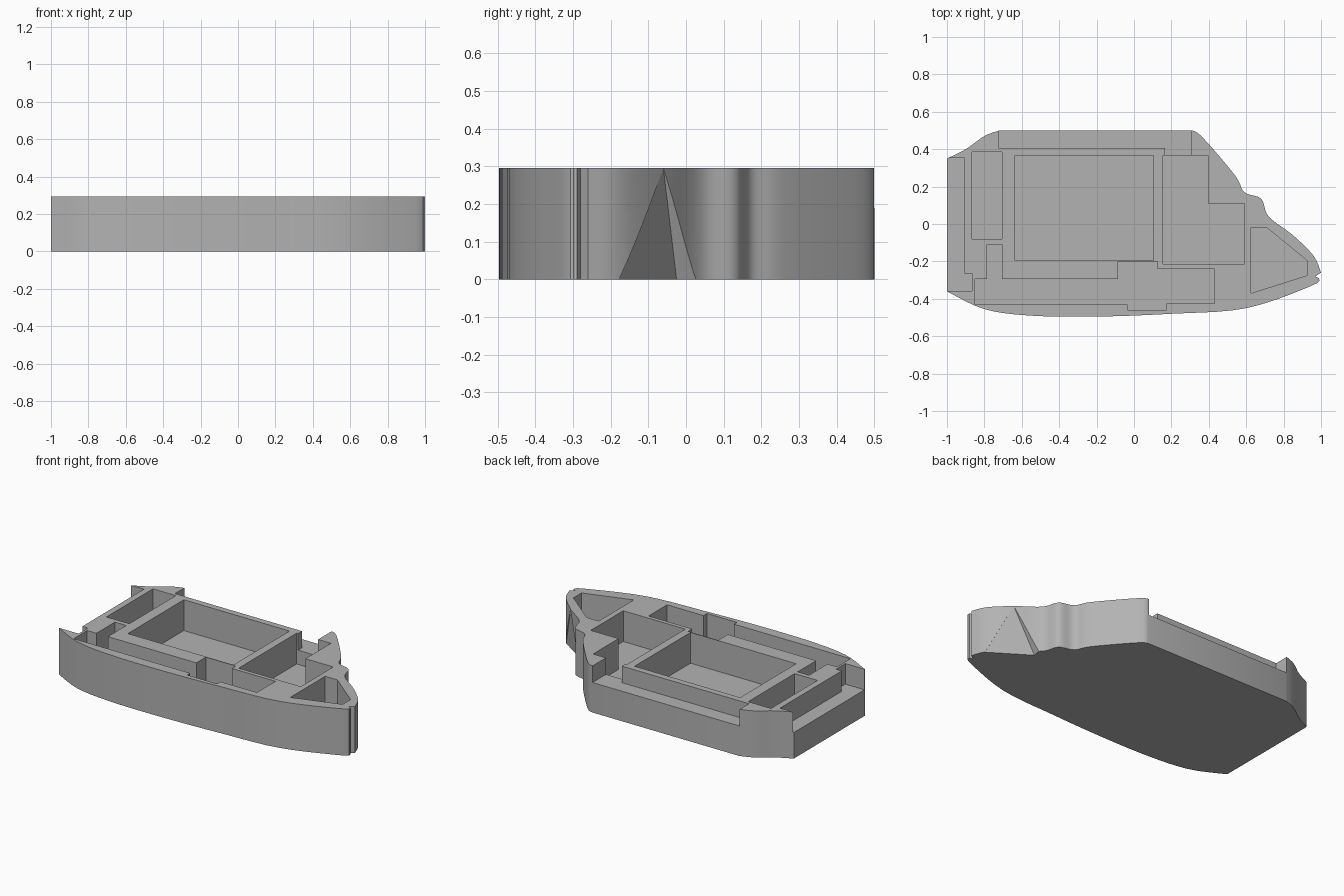
import bpy
import bmesh
from mathutils import Vector

HEIGHT = 0.295
POCKET_FLOOR = 0.1
BACK_LEDGE = 0.19
END_LEDGE = 0.165
CURVE_STEPS = 5

default_cube = bpy.data.objects.get("Cube")
if default_cube:
    bpy.data.objects.remove(default_cube, do_unlink=True)

# One plain grey for the whole tray
grey = bpy.data.materials.new("plain grey")
grey.use_nodes = True
colour = (0.45, 0.45, 0.45, 1)
grey.diffuse_color = colour
grey.node_tree.nodes["Principled BSDF"].inputs["Base Color"].default_value = colour


def smooth_run(points):
    """Pass a smooth curve through the points, keeping both ends as corners."""
    points = [Vector(point) for point in points]
    padded = [points[0]] + points + [points[-1]]
    result = []
    for before, start, end, after in zip(padded, padded[1:], padded[2:], padded[3:]):
        start_slope = (end - before) / 2
        end_slope = (after - start) / 2
        for step in range(CURVE_STEPS):
            t = step / CURVE_STEPS
            blend = t * t * (3 - 2 * t)
            result.append(start.lerp(end, blend)
                          + start_slope * t * (1 - t) ** 2
                          - end_slope * t * t * (1 - t))
    return result + [points[-1]]


def make_object(name, bm):
    bmesh.ops.recalc_face_normals(bm, faces=bm.faces)
    mesh = bpy.data.meshes.new(name)
    bm.to_mesh(mesh)
    bm.free()
    mesh.materials.append(grey)
    obj = bpy.data.objects.new(name, mesh)
    bpy.context.collection.objects.link(obj)
    return obj


def prism(name, outline, bottom, top):
    """Extrude a flat outline straight up."""
    bm = bmesh.new()
    face = bm.faces.new([bm.verts.new((x, y, bottom)) for x, y in outline])
    extruded = bmesh.ops.extrude_face_region(bm, geom=[face])
    moved = [item for item in extruded["geom"] if isinstance(item, bmesh.types.BMVert)]
    bmesh.ops.translate(bm, verts=moved, vec=(0, 0, top - bottom))
    return make_object(name, bm)


def pyramid(name, apex, base):
    """Join a base outline to one apex."""
    bm = bmesh.new()
    tip = bm.verts.new(apex)
    ring = [bm.verts.new(point) for point in base]
    bm.faces.new(ring)
    for first, second in zip(ring, ring[1:] + ring[:1]):
        bm.faces.new((first, second, tip))
    return make_object(name, bm)


def cut(target, cutter):
    """Subtract the cutter from the target and discard it."""
    cutter.hide_render = True
    modifier = target.modifiers.new("cut", "BOOLEAN")
    modifier.operation = "DIFFERENCE"
    modifier.solver = "EXACT"
    modifier.object = cutter
    bpy.context.view_layer.objects.active = target
    bpy.ops.object.modifier_apply(modifier=modifier.name)
    bpy.data.objects.remove(cutter, do_unlink=True)


def cut_box(target, left, right, front, back, floor=POCKET_FLOOR):
    corners = [(left, front), (right, front), (right, back), (left, back)]
    cut(target, prism("pocket_cutter", corners, floor, HEIGHT + 0.1))


# Outer body: three smooth runs, with a small groove at the nose
back_corner = [(-1, .35), (-.9, .4), (-.8, .47), (-.72, .5)]
nose_side = [(.3, .5), (.36, .47), (.54, .26), (.59, .17), (.68, .135),
             (.72, .04), (.85, -.06), (.96, -.17), (1, -.26)]
nose_groove = [Vector((.97, -.28))]
front_side = [(.99, -.29), (.95, -.33), (.6, -.45), (.2, -.48),
              (-.2, -.495), (-.55, -.49), (-.8, -.455), (-1, -.36)]
outline = (smooth_run(back_corner) + smooth_run(nose_side)
           + nose_groove + smooth_run(front_side))
tray = prism("compartment_tray", outline, 0, HEIGHT)

# Large central compartment and the narrow one beside it
cut_box(tray, left=-.635, right=.105, front=-.195, back=.365)
cut_box(tray, left=-.865, right=-.705, front=-.08, back=.385)

# Stepped compartment towards the nose
stepped = [(.155, -.215), (.59, -.215), (.59, .11), (.395, .11),
           (.395, .365), (.155, .365)]
cut(tray, prism("stepped_cutter", stepped, POCKET_FLOOR, HEIGHT + 0.1))

# Tapered compartment in the nose
tapered = [(.625, -.37), (.925, -.275), (.925, -.195), (.71, -.02), (.625, -.02)]
cut(tray, prism("tapered_cutter", tapered, POCKET_FLOOR, HEIGHT + 0.1))

# Long front compartment with its side branches
long_pocket = [(-.85, -.43), (-.035, -.43), (-.035, -.46), (.175, -.46),
               (.175, -.425), (.43, -.425), (.43, -.24), (.125, -.24),
               (.125, -.2), (-.085, -.2), (-.085, -.295), (-.705, -.295),
               (-.705, -.11), (-.785, -.11), (-.785, -.295), (-.85, -.295)]
cut(tray, prism("long_cutter", long_pocket, POCKET_FLOOR, HEIGHT + 0.1))

# Open ledge along the back
back_notch = [(-.725, .405), (.165, .405), (.165, .365), (.305, .365),
              (.305, .6), (-.725, .6)]
cut(tray, prism("back_ledge_cutter", back_notch, BACK_LEDGE, HEIGHT + 0.1))

# Open ledge along the flat end
end_notch = [(-1.1, -.358), (-.865, -.358), (-.865, -.265), (-.905, -.265),
             (-.905, .352), (-1.1, .352)]
cut(tray, prism("end_ledge_cutter", end_notch, END_LEDGE, HEIGHT + 0.1))

# Faceted scoop under the side of the nose
apex = Vector((.85, -.06, HEIGHT))
scoop_base = [(.965, -.18), (.725, -.025), (.735, .03), (1.1, .1)]
base = [apex.lerp(Vector((x, y, 0)), 1.1) for x, y in scoop_base]
cut(tray, pyramid("scoop_cutter", apex, base))

# Smooth the curved walls and keep the rims sharp
bpy.ops.object.select_all(action="DESELECT")
tray.select_set(True)
bpy.context.view_layer.objects.active = tray
bpy.ops.object.shade_smooth_by_angle()
